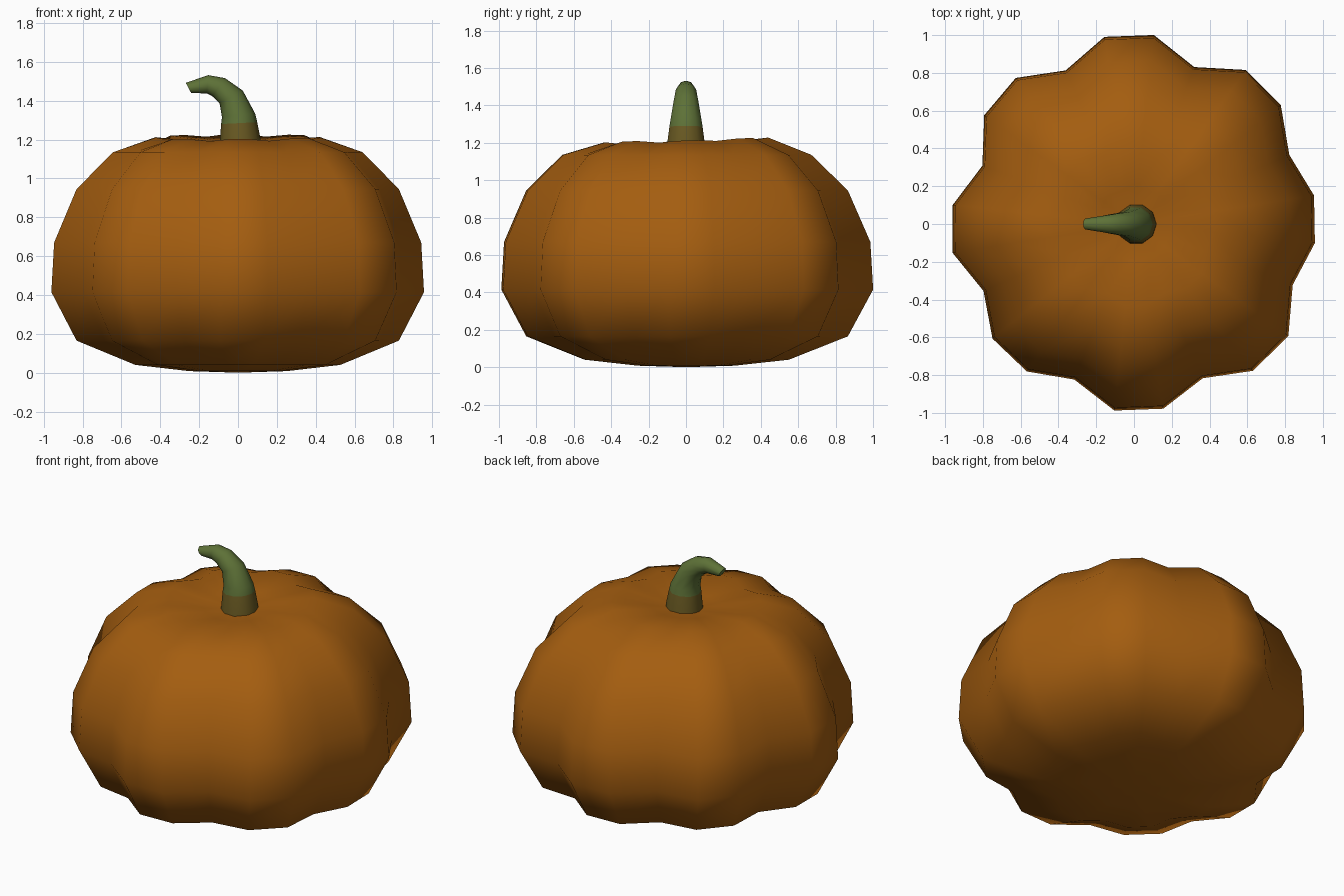
import bpy, bmesh, math
from mathutils import Vector

if "Cube" in bpy.data.objects:
    bpy.data.objects.remove(bpy.data.objects["Cube"])


def material(name, rgb):
    m = bpy.data.materials.new(name)
    m.diffuse_color = (*rgb, 1.0)
    m.use_nodes = True
    m.node_tree.nodes["Principled BSDF"].inputs["Base Color"].default_value = m.diffuse_color
    return m


def loft(name, rings, mats, cap_start=None, cap_end=None):
    """Skin a list of vertex rings; caps are pole points, or flat when None."""
    bm = bmesh.new()
    loops = [[bm.verts.new(p) for p in ring] for ring in rings]
    n = len(loops[0])
    for a, b in zip(loops, loops[1:]):
        for i in range(n):
            j = (i + 1) % n
            bm.faces.new((a[i], a[j], b[j], b[i]))
    for loop, pole in ((loops[0], cap_start), (loops[-1], cap_end)):
        if pole is None:
            bm.faces.new(loop)
        else:
            c = bm.verts.new(pole)
            for i in range(n):
                bm.faces.new((loop[i], loop[(i + 1) % n], c))
    bmesh.ops.recalc_face_normals(bm, faces=bm.faces)
    me = bpy.data.meshes.new(name)
    bm.to_mesh(me)
    bm.free()
    for m in mats:
        me.materials.append(m)
    for p in me.polygons:
        p.use_smooth = True
    ob = bpy.data.objects.new(name, me)
    bpy.context.collection.objects.link(ob)
    return ob


orange = material("pumpkin orange", (0.37, 0.11, 0.005))
green = material("stem green", (0.11, 0.165, 0.038))
olive = material("stem base olive", (0.14, 0.10, 0.016))

# Pumpkin body: eight uneven lobes, two crest points and one groove each
lobes = [0.965, 0.90, 1.0, 1.008, 0.89, 1.006, 1.003, 0.89, 0.995, 0.98, 0.86, 0.965,
         0.973, 0.872, 0.964, 0.965, 0.882, 0.993, 0.99, 0.894, 1.0, 1.01, 0.90, 0.963]
# radius, height, lobe strength, height lift on crests
profile = [(0.26, 0.008, 0.8, 0.0), (0.55, 0.04, 1, 0.0), (0.865, 0.165, 1, 0.0),
           (1.0, 0.415, 1, 0.0), (0.985, 0.67, 1, 0.0), (0.865, 0.945, 1, 0.0),
           (0.67, 1.135, 1, 0.0), (0.44, 1.21, 0.9, 0.1), (0.2, 1.185, 0.5, 0.05)]
rings = []
for r, z, k, lift in profile:
    ring = []
    for i, s in enumerate(lobes):
        a = math.radians(9 + 15 * i)
        f = 1 + (s - 1) * k
        back = 0.012 * math.sin(a) if lift else 0
        ring.append((r * f * math.cos(a), r * f * math.sin(a), z + lift * (s - 0.95) + back))
    rings.append(ring)
loft("pumpkin_body", rings, [orange], (0, 0, 0), (0, 0, 1.165))

# Curved stem: x, z, radius, lean of the cross-section towards -x in degrees
path = [(0.012, 1.12, 0.112, 0), (0.012, 1.20, 0.105, 0), (0.006, 1.285, 0.093, 3),
        (0.003, 1.325, 0.086, 6), (-0.035, 1.42, 0.068, 28), (-0.10, 1.47, 0.057, 55),
        (-0.157, 1.485, 0.047, 85), (-0.255, 1.466, 0.03, 118)]
rings = []
for x, z, r, lean in path:
    t = math.radians(lean)
    u = Vector((math.cos(t), 0, math.sin(t)))
    ring = []
    for i in range(10):
        a = math.tau * i / 10
        ring.append(Vector((x, 0, z)) + u * r * math.cos(a) + Vector((0, r * math.sin(a), 0)))
    rings.append(ring)
stem = loft("stem", rings, [green, olive])
for p in stem.data.polygons:
    if p.center.z < 1.285:
        p.material_index = 1

# Keep the cut tip of the stem crisp
bpy.context.view_layer.objects.active = stem
stem.select_set(True)
bpy.ops.object.shade_smooth_by_angle(angle=math.radians(50))
